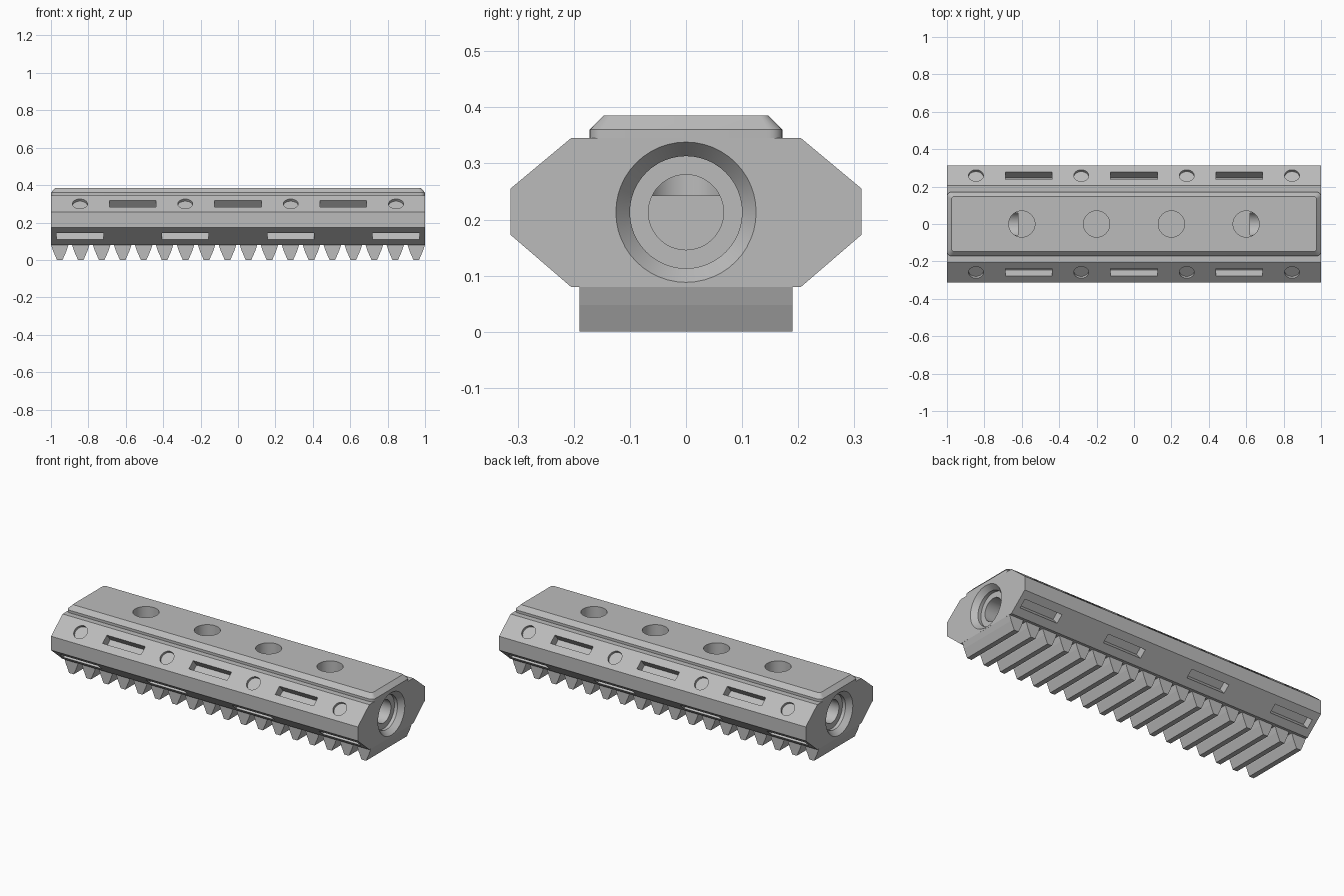
import bpy
import bmesh
from math import cos, sin, pi, radians
from mathutils import Vector, Matrix

cube = bpy.data.objects.get("Cube")
if cube:
    bpy.data.objects.remove(cube)

steel = bpy.data.materials.new("plain_grey")
steel.use_nodes = True
GREY = (0.5, 0.5, 0.5, 1)
steel.diffuse_color = GREY
steel.node_tree.nodes["Principled BSDF"].inputs["Base Color"].default_value = GREY


def loft(name, rings):
    """Closed solid skinned through rings of equal point count."""
    bm = bmesh.new()
    loops = [[bm.verts.new(p) for p in ring] for ring in rings]
    n = len(loops[0])
    for a, b in zip(loops, loops[1:]):
        for i in range(n):
            j = (i + 1) % n
            bm.faces.new((a[i], a[j], b[j], b[i]))
    bm.faces.new(loops[0])
    bm.faces.new(loops[-1])
    bmesh.ops.recalc_face_normals(bm, faces=bm.faces)
    mesh = bpy.data.meshes.new(name)
    bm.to_mesh(mesh)
    bm.free()
    mesh.materials.append(steel)
    obj = bpy.data.objects.new(name, mesh)
    bpy.context.collection.objects.link(obj)
    return obj


def lathe(name, frame, profile, sides=48):
    """Solid of revolution about the frame's z axis from (radius, height)."""
    return loft(name, [[frame @ Vector((r * cos(2 * pi * i / sides),
                                        r * sin(2 * pi * i / sides), h))
                        for i in range(sides)] for r, h in profile])


def cut(targets, cutter):
    """Subtract the cutter from each target, then discard it."""
    cutter.hide_render = True
    for obj in targets:
        mod = obj.modifiers.new("cut", 'BOOLEAN')
        mod.operation = 'DIFFERENCE'
        mod.solver = 'EXACT'
        mod.object = cutter
        bpy.context.view_layer.objects.active = obj
        bpy.ops.object.modifier_apply(modifier=mod.name)
    bpy.data.objects.remove(cutter)


def rounded_rect(hx, hy, z, r, steps=5):
    pts = []
    for k, (sx, sy) in enumerate([(1, 1), (-1, 1), (-1, -1), (1, -1)]):
        for i in range(steps + 1):
            a = (k + i / steps) * pi / 2
            pts.append((sx * (hx - r) + r * cos(a), sy * (hy - r) + r * sin(a), z))
    return pts


# Eight-sided body
half = [(0.205, 0.08), (0.313, 0.173), (0.313, 0.255), (0.205, 0.345)]
section = half + [(-y, z) for y, z in reversed(half)]
body = loft("rail_body", [[(x, y, z) for y, z in section] for x in (-1, 1)])

# Raised top plate with bevelled rim
plate = loft("top_plate", [rounded_rect(1, 0.172, 0.345, 0.025),
                           rounded_rect(1, 0.172, 0.36, 0.025),
                           rounded_rect(0.976, 0.147, 0.385, 0.015)])

# Holes in the top
for x in (-0.6, -0.2, 0.2, 0.6):
    cut([body, plate], lathe("top_hole", Matrix.Translation((x, 0, 0)),
                             [(0.07, 0.243), (0.07, 0.45)]))

# Stepped bores in both ends
for side in (1, -1):
    frame = Matrix.Translation((0, 0, 0.213)) @ Matrix.Rotation(side * pi / 2, 4, 'Y')
    cut([body], lathe("end_bore", frame, [(0.067, 0.62), (0.067, 0.95), (0.1, 0.95),
                                          (0.1, 0.97), (0.125, 1), (0.125, 1.05)]))


def slope_frame(x, y_sign, upper):
    """Frame centred on a sloping face: local z outward, local x along the rail."""
    a, b = (half[3], half[2]) if upper else (half[0], half[1])
    centre = Vector((x, y_sign * (a[0] + b[0]) / 2, (a[1] + b[1]) / 2))
    along = Vector((0, y_sign * (b[0] - a[0]), b[1] - a[1])).normalized()
    out = Vector((0, y_sign * abs(along.z), abs(along.y) * (1 if upper else -1)))
    rot = Matrix((Vector((1, 0, 0)), out.cross(Vector((1, 0, 0))), out)).transposed()
    return Matrix.Translation(centre) @ rot.to_4x4()


def slot(frame):
    cut([body], loft("slot", [[frame @ Vector((sx * 0.125, sy * 0.026, h))
                               for sx, sy in ((1, 1), (-1, 1), (-1, -1), (1, -1))]
                              for h in (-0.05, 0.03)]))


# Slots and shallow round recesses on the sloping faces
for s in (1, -1):
    for x in (-0.5625, 0, 0.5625):
        slot(slope_frame(x, s, True))
    for x in (-0.845, -0.282, 0.282, 0.845):
        slot(slope_frame(x, s, False))
        cut([body], lathe("round_recess", slope_frame(x, s, True),
                          [(0.04, -0.015), (0.04, 0.03)], 32))

# Rack teeth underneath
tooth = [(0.047, 0.081), (0.036, 0.048), (0.015, 0)]
outline = tooth + [(-x, z) for x, z in reversed(tooth)]
count = 18
teeth = []
for i in range(count):
    cx = -0.953 + 1.906 * i / (count - 1)
    teeth.append(loft("rack_tooth", [[(cx + x, y, z) for x, z in outline]
                                     for y in (-0.19, 0.19)]))

# Smooth round walls, crisp edges
bpy.ops.object.select_all(action='DESELECT')
for obj in [body, plate]:
    obj.select_set(True)
bpy.context.view_layer.objects.active = body
bpy.ops.object.shade_smooth_by_angle(angle=radians(30))
